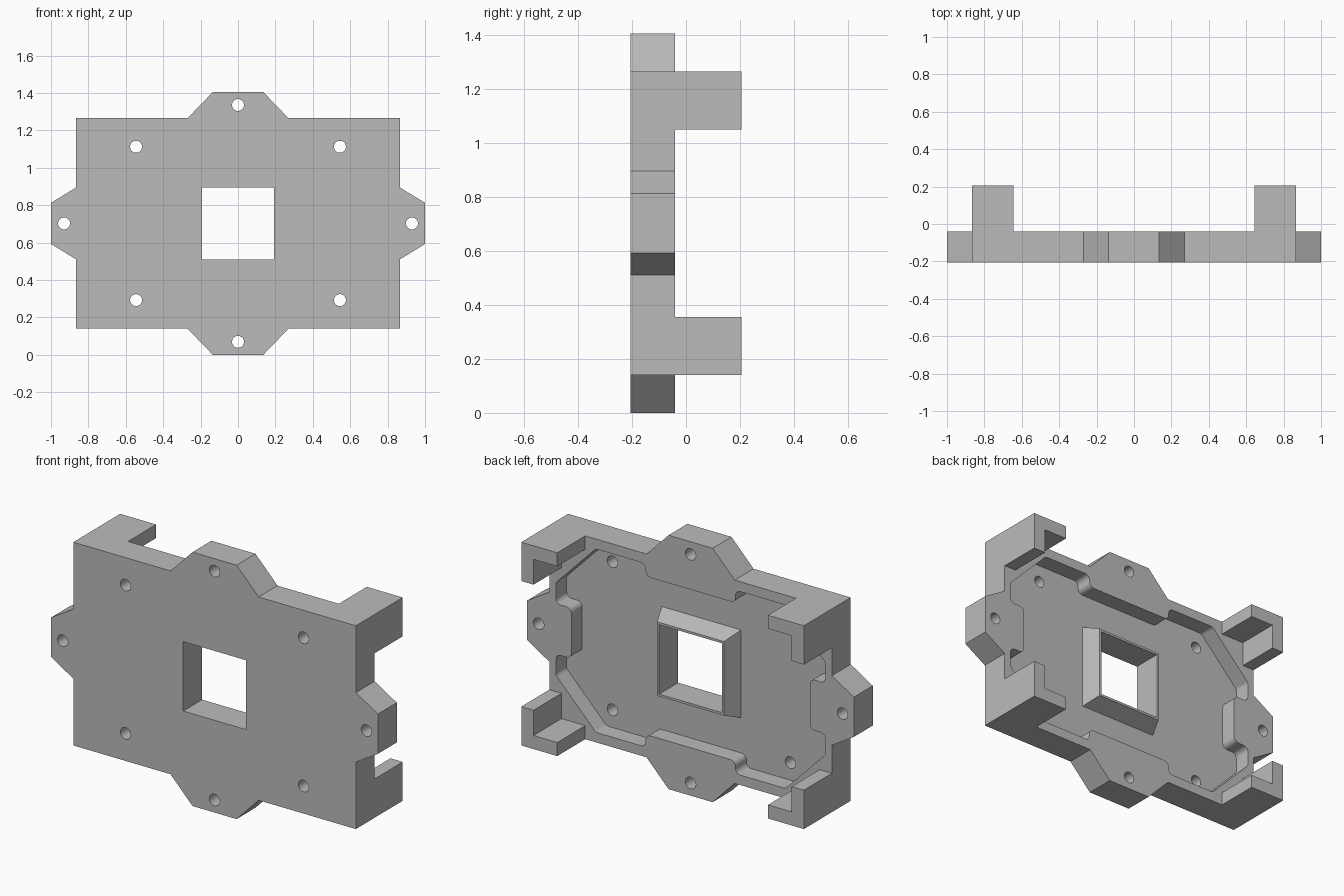
import bpy
import bmesh
import math
from mathutils import Vector

FRONT, FLOOR, RIM, BACK = -0.205, -0.135, -0.04, 0.205
MID = 0.7025  # height of the symmetry line

cube = bpy.data.objects.get("Cube")
if cube:
    bpy.data.objects.remove(cube, do_unlink=True)

grey = bpy.data.materials.new("plain grey")
grey.use_nodes = True
grey.diffuse_color = (0.5, 0.5, 0.5, 1)
grey.node_tree.nodes["Principled BSDF"].inputs["Base Color"].default_value = (0.5, 0.5, 0.5, 1)


def four_way(quarter):
    """Mirror a first-quadrant outline about both axes into a closed loop."""
    half = quarter + [(-x, z) for x, z in reversed(quarter)]
    return half + [(-x, -z) for x, z in half]


def rounded(points, radius, steps=6):
    """Replace every corner of a closed outline by a small arc."""
    pts = [Vector(p) for p in points]
    out = []
    for i, p in enumerate(pts):
        a = (pts[i - 1] - p).normalized()
        b = (pts[(i + 1) % len(pts)] - p).normalized()
        reach = radius / math.tan(a.angle(b) / 2)
        p0, p1 = p + a * reach, p + b * reach
        centre = p + (a + b).normalized() * (radius / math.sin(a.angle(b) / 2))
        for k in range(steps + 1):
            d = p0.lerp(p1, k / steps) - centre
            out.append(tuple(centre + d.normalized() * radius))
    return out


def square(h):
    return [(h, -h), (h, h), (-h, h), (-h, -h)]


def circle(cx, cz, r, n=32):
    return [(cx + r * math.cos(math.tau * i / n), cz + r * math.sin(math.tau * i / n))
            for i in range(n)]


def prism(name, outlines, y0, y1):
    """Extrude outlines, given around the centre line, along y."""
    bm = bmesh.new()
    for outline in outlines:
        lower, upper = [[bm.verts.new((x, y, z + MID)) for x, z in outline] for y in (y0, y1)]
        bm.faces.new(lower)
        bm.faces.new(upper)
        for i in range(len(outline)):
            bm.faces.new((lower[i - 1], lower[i], upper[i], upper[i - 1]))
    return finish(name, bm)


def finish(name, bm):
    bmesh.ops.recalc_face_normals(bm, faces=bm.faces)
    mesh = bpy.data.meshes.new(name)
    bm.to_mesh(mesh)
    bm.free()
    mesh.materials.append(grey)
    obj = bpy.data.objects.new(name, mesh)
    bpy.context.collection.objects.link(obj)
    return obj


def combine(obj, other, operation):
    """Apply a boolean and discard the helper."""
    mod = obj.modifiers.new(operation, 'BOOLEAN')
    mod.operation, mod.solver, mod.object = operation, 'EXACT', other
    bpy.context.view_layer.update()
    mesh = bpy.data.meshes.new_from_object(
        obj.evaluated_get(bpy.context.evaluated_depsgraph_get()))
    obj.modifiers.clear()
    obj.data = mesh
    bpy.data.objects.remove(other, do_unlink=True)


# Plate with an ear on each side
plate = prism("mounting_plate", [four_way([
    (1, 0.11), (0.865, 0.1925), (0.865, 0.5625), (0.27, 0.5625), (0.135, 0.7025)])],
    FRONT, RIM)

# L-shaped corner posts on the back
L = [(0.865, 0.5625), (0.645, 0.5625), (0.645, 0.4875),
     (0.79, 0.4875), (0.79, 0.3475), (0.865, 0.3475)]
posts = prism("corner_posts", [[(x * sx, z * sz) for x, z in L]
                               for sx in (1, -1) for sz in (1, -1)], RIM, BACK)
combine(plate, posts, 'UNION')

# Pocket with clipped corners and a tab on each side
pocket = prism("pocket_cutter", [rounded(four_way([
    (0.73, 0.14), (0.825, 0.14), (0.825, 0.255),
    (0.58, 0.5075), (0.275, 0.5075), (0.275, 0.4375)]), 0.03)], FLOOR, 0)
combine(plate, pocket, 'DIFFERENCE')

# Central window and eight screw holes
spots = [(0, 0.633), (0, -0.633), (0.93, 0), (-0.93, 0)]
spots += [(0.545 * sx, 0.41 * sz) for sx in (1, -1) for sz in (1, -1)]
cuts = prism("opening_cutter", [square(0.192)] + [circle(x, z, 0.032) for x, z in spots],
             FRONT - 1, BACK + 1)
combine(plate, cuts, 'DIFFERENCE')

# Sloped frame around the window
bm = bmesh.new()
rings = [[bm.verts.new((x, y, z + MID)) for x, z in square(h)]
         for h, y in ((0.243, FLOOR), (0.205, RIM), (0.192, RIM), (0.192, FLOOR))]
for r, ring in enumerate(rings):
    last = rings[r - 1]
    for i in range(4):
        bm.faces.new((last[i - 1], last[i], ring[i], ring[i - 1]))
frame = finish("window_frame", bm)

# Smooth the rounded walls, keep the edges crisp
for obj in (plate, frame):
    bpy.ops.object.select_all(action='DESELECT')
    obj.select_set(True)
    bpy.context.view_layer.objects.active = obj
    bpy.ops.object.shade_smooth_by_angle(angle=math.radians(30))
